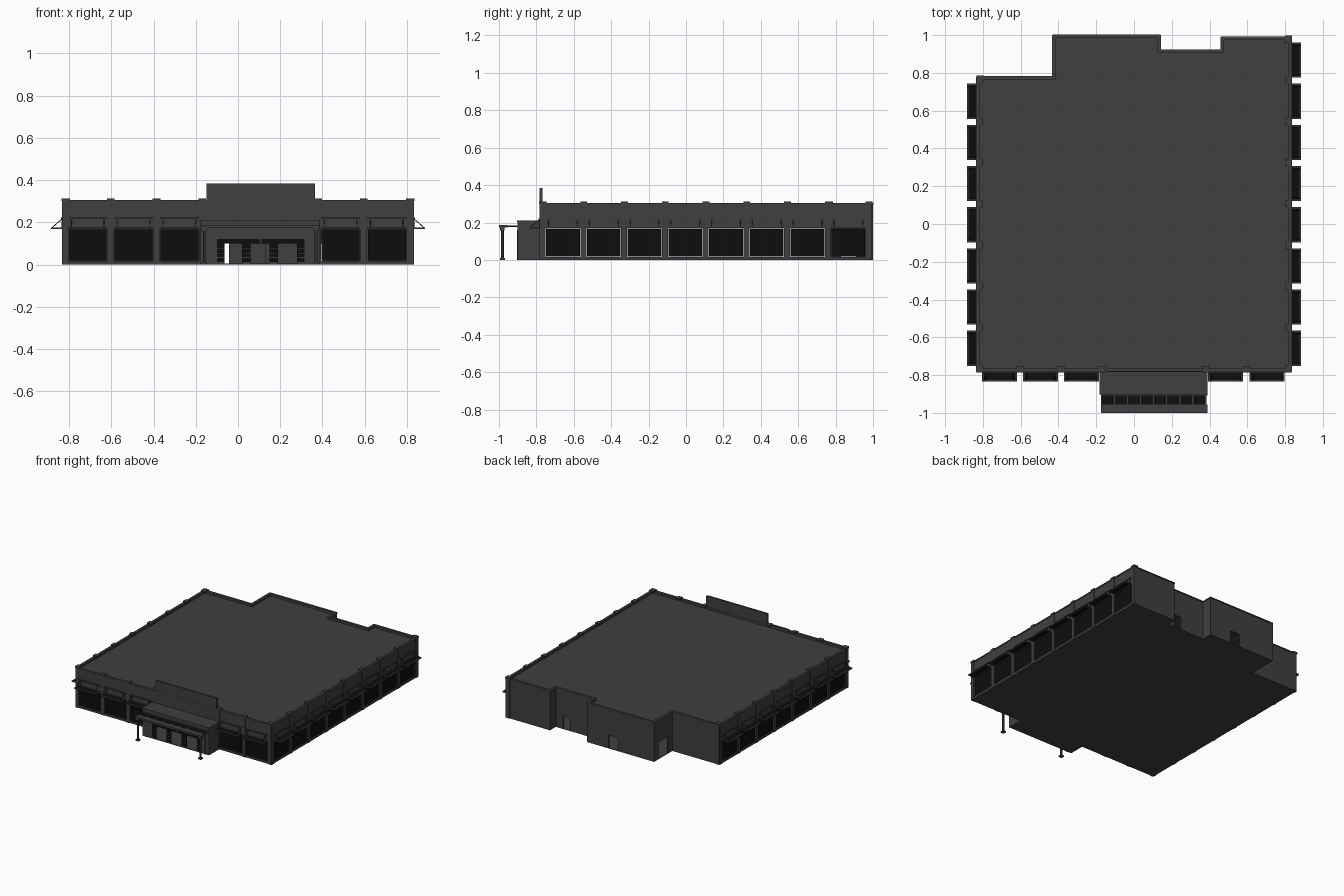
import bpy, bmesh
from mathutils import Matrix, Vector

if "Cube" in bpy.data.objects:
    bpy.data.objects.remove(bpy.data.objects["Cube"])


def material(name, rgb):
    m = bpy.data.materials.new(name)
    m.use_nodes = True
    m.diffuse_color = (*rgb, 1)
    m.node_tree.nodes["Principled BSDF"].inputs["Base Color"].default_value = (*rgb, 1)
    return m


GREY = material("charcoal wall", (0.05, 0.05, 0.05))
GLASS = material("black glass", (0.004, 0.004, 0.004))
T = 0.012          # wall thickness
TOP = 0.302        # wall height


class Part:
    """Collects boxes and bars in one mesh; a frame maps (along, outward, up) to the world."""

    def __init__(self, name, mat):
        self.name, self.mat, self.bm = name, mat, bmesh.new()

    def box(self, u, v, z, frame=Matrix()):
        size = Matrix.Diagonal((u[1] - u[0], v[1] - v[0], z[1] - z[0], 1))
        mid = Matrix.Translation((sum(u) / 2, sum(v) / 2, sum(z) / 2))
        bmesh.ops.create_cube(self.bm, size=1, matrix=frame @ mid @ size)

    def bar(self, a, b, r, frame=Matrix()):
        a, b = frame @ Vector(a), frame @ Vector(b)
        turn = (b - a).to_track_quat("Z", "Y").to_matrix().to_4x4()
        bmesh.ops.create_cone(self.bm, cap_ends=True, segments=6, radius1=r, radius2=r,
                              depth=(b - a).length,
                              matrix=Matrix.Translation((a + b) / 2) @ turn)

    def slab(self, outline, z0, z1):
        face = self.bm.faces.new([self.bm.verts.new((x, y, z0)) for x, y in outline])
        new = bmesh.ops.extrude_face_region(self.bm, geom=[face])["geom"]
        verts = [g for g in new if isinstance(g, bmesh.types.BMVert)]
        bmesh.ops.translate(self.bm, verts=verts, vec=(0, 0, z1 - z0))

    def finish(self):
        bmesh.ops.recalc_face_normals(self.bm, faces=self.bm.faces)
        mesh = bpy.data.meshes.new(self.name)
        self.bm.to_mesh(mesh)
        self.bm.free()
        mesh.materials.append(self.mat)
        bpy.context.collection.objects.link(bpy.data.objects.new(self.name, mesh))


def facing(side, at):
    """Frame of a wall: along is world x or y, outward is its facing."""
    along, out = {"front": ((1, 0), (0, -1)), "back": ((1, 0), (0, 1)),
                  "left": ((0, 1), (1, 0)), "right": ((0, 1), (-1, 0))}[side]
    o = Vector(out) * abs(at) if at * sum(out) > 0 else Vector(out) * -abs(at)
    return Matrix(((along[0], out[0], 0, o.x), (along[1], out[1], 0, o.y),
                   (0, 0, 1, 0), (0, 0, 0, 1)))


def wall(part, frame, u0, u1, top, holes=()):
    """Wall made of piers, sills and lintels around its openings."""
    u = u0
    for a, b, z0, z1 in sorted(holes):
        part.box((u, a), (-T, 0), (0, top), frame)
        if z0 > 0:
            part.box((a, b), (-T, 0), (0, z0), frame)
        part.box((a, b), (-T, 0), (z1, top), frame)
        u = b
    part.box((u, u1), (-T, 0), (0, top), frame)


walls = Part("outer_walls", GREY)
coping = Part("parapet_coping", GREY)
pilasters = Part("pilasters", GREY)
panes = Part("window_panes", GLASS)
awnings = Part("awning_frames", GREY)
shades = Part("awning_panels", GLASS)

# Windows, awnings and pilasters of one facade
HALF, SILL, HEAD = 0.093, 0.016, 0.168


def window(frame, c):
    gap = 0.003
    panes.box((c - HALF + gap, c + HALF - gap), (-0.009, -0.004), (SILL + gap, HEAD - gap), frame)
    out, z = 0.055, (0.168, 0.175)
    for s in (-1, 1):
        edge = sorted((c + s * HALF, c + s * (HALF - 0.008)))
        awnings.box(edge, (0, out), z, frame)
        awnings.bar((c + s * 0.077, 0.004, 0.216), (c + s * 0.077, out - 0.003, 0.174), 0.002, frame)
        awnings.box((c + s * 0.077 - 0.004, c + s * 0.077 + 0.004), (0, 0.005), (0.17, 0.218), frame)
    awnings.box((c - HALF, c + HALF), (0, 0.006), z, frame)
    awnings.box((c - HALF, c + HALF), (out - 0.009, out), z, frame)
    awnings.box((c - HALF, c + HALF), (0, 0.008), (0.215, 0.222), frame)
    shades.box((c - HALF + 0.008, c + HALF - 0.008), (0.006, out - 0.009), (0.17, 0.173), frame)


def facade(frame, u0, u1, centres, posts, extra=()):
    wall(walls, frame, u0, u1, TOP,
         [(c - HALF, c + HALF, SILL, HEAD) for c in centres] + list(extra))
    coping.box((u0, u1), (-0.016, 0.003), (TOP - 0.006, TOP + 0.003), frame)
    for c in centres:
        window(frame, c)
    for p in posts:
        pilasters.box((p - 0.014, p + 0.014), (0, 0.004), (0, TOP), frame)
        pilasters.box((p - 0.018, p + 0.018), (-0.028, 0.006), (0.3, 0.312), frame)


W, FRONT, STEP = 0.83, -0.78, 0.218
side_windows = [-0.658 + STEP * i for i in range(8)]
side_posts = [-0.765 + STEP * i for i in range(9)]
facade(facing("front", FRONT), -W, W, [-0.712, -0.495, -0.277, 0.485, 0.705],
       [-0.815, -0.603, -0.386, -0.17, 0.379, 0.595, 0.815], [(-0.15, 0.35, 0, 0.18)])
facade(facing("left", W), FRONT, 0.99, side_windows, side_posts)
facade(facing("right", -W), FRONT, 0.78, side_windows[:7], side_posts[:8])

# Stepped rear walls with open doorways
facade(facing("back", 0.78), -W, -0.43 + T, [], [-0.815])
facade(facing("right", -0.43), 0.78 - T, 1, [], [], [(0.83, 0.95, 0, 0.13)])
facade(facing("back", 1), -0.43, 0.14, [], [], [(-0.125, -0.043, 0, 0.1)])
facade(facing("left", 0.14), 0.92 - T, 1, [], [])
facade(facing("back", 0.92), 0.14 - T, 0.46 + T, [], [], [(0.34, 0.4, 0, 0.1)])
facade(facing("right", 0.46), 0.92 - T, 0.99, [], [])
facade(facing("back", 0.99), 0.46, W, [], [0.815])

# Floor and roof
plan = [(-W, FRONT), (W, FRONT), (W, 0.99), (0.46, 0.99), (0.46, 0.92), (0.14, 0.92),
        (0.14, 1), (-0.43, 1), (-0.43, 0.78), (-W, 0.78)]
inset = 0.002
inner = [(x - inset if x > 0 else x + inset, y - inset if y > 0 else y + inset) for x, y in plan]
floor = Part("floor", GREY)
floor.slab(plan, 0, 0.004)
floor.box((-0.18, 0.385), (-0.9, FRONT), (0, 0.004))
roof = Part("roof", GREY)
roof.slab(inner, 0.279, 0.285)

# Raised panel above the entrance
panel = Part("roof_panel", GREY)
panel.box((-0.15, 0.365), (-0.782, -0.766), (0.29, 0.385))

# Entrance porch
E0, E1, EY = -0.18, 0.385, -0.9
porch = Part("entrance_porch", GREY)
porch_front = facing("front", EY)
wall(porch, porch_front, E0, E1, 0.205, [(-0.1, 0.315, 0, 0.12)])
wall(porch, facing("left", E1), EY, FRONT, 0.205)
wall(porch, facing("right", E0), EY, FRONT, 0.205)
porch.box((E0 - 0.003, E1 + 0.003), (EY - 0.003, FRONT), (0.203, 0.212))
porch.box((-0.15, 0.355), (EY - 0.004, EY), (0.15, 0.156))
for x in (-0.148, 0.349):
    porch.box((x - 0.004, x + 0.004), (EY - 0.004, EY), (0, 0.15))

# Entrance glazing: transom and barred sidelights between open doorways
glazing = Part("entrance_glass", GLASS)
bars = Part("entrance_bars", GREY)
glazing.box((-0.1, 0.315), (-0.008, -0.004), (0.1, 0.12), porch_front)
bars.box((0.104, 0.111), (-0.01, -0.001), (0.1, 0.12), porch_front)
for a, b in ((-0.1, -0.065), (0.02, 0.06), (0.15, 0.19), (0.28, 0.315)):
    glazing.box((a, b), (-0.008, -0.004), (0.01, 0.1), porch_front)
    bars.box((a, b), (-0.01, -0.001), (0, 0.012), porch_front)
    for i in range(1, 4):
        z = 0.012 + i * 0.021
        bars.box((a, b), (-0.01, -0.001), (z - 0.0015, z + 0.0015), porch_front)

# Entrance canopy: front beam, glazed strip with ribs, two columns
canopy = Part("canopy_frame", GREY)
canopy_glass = Part("canopy_glass", GLASS)
canopy.box((E0 + 0.004, E1 + 0.003), (-1, -0.955), (0.172, 0.186))
canopy.box((E0 + 0.004, E1 + 0.003), (-0.907, EY), (0.175, 0.184))
canopy_glass.box((E0 + 0.006, E1), (-0.956, -0.906), (0.177, 0.18))
for i in range(9):
    x = -0.172 + i * 0.069
    canopy.box((x - 0.003, x + 0.003), (-0.956, EY), (0.175, 0.184))
columns = Part("canopy_columns", GREY)
for x in (-0.16, 0.37):
    columns.bar((x, -0.982, 0), (x, -0.982, 0.175), 0.008)
    columns.box((x - 0.013, x + 0.013), (-0.995, -0.969), (0, 0.01))
    columns.box((x - 0.012, x + 0.012), (-0.994, -0.97), (0.158, 0.172))

for part in (walls, coping, pilasters, panes, awnings, shades, floor, roof, panel, porch,
             glazing, bars, canopy, canopy_glass, columns):
    part.finish()
